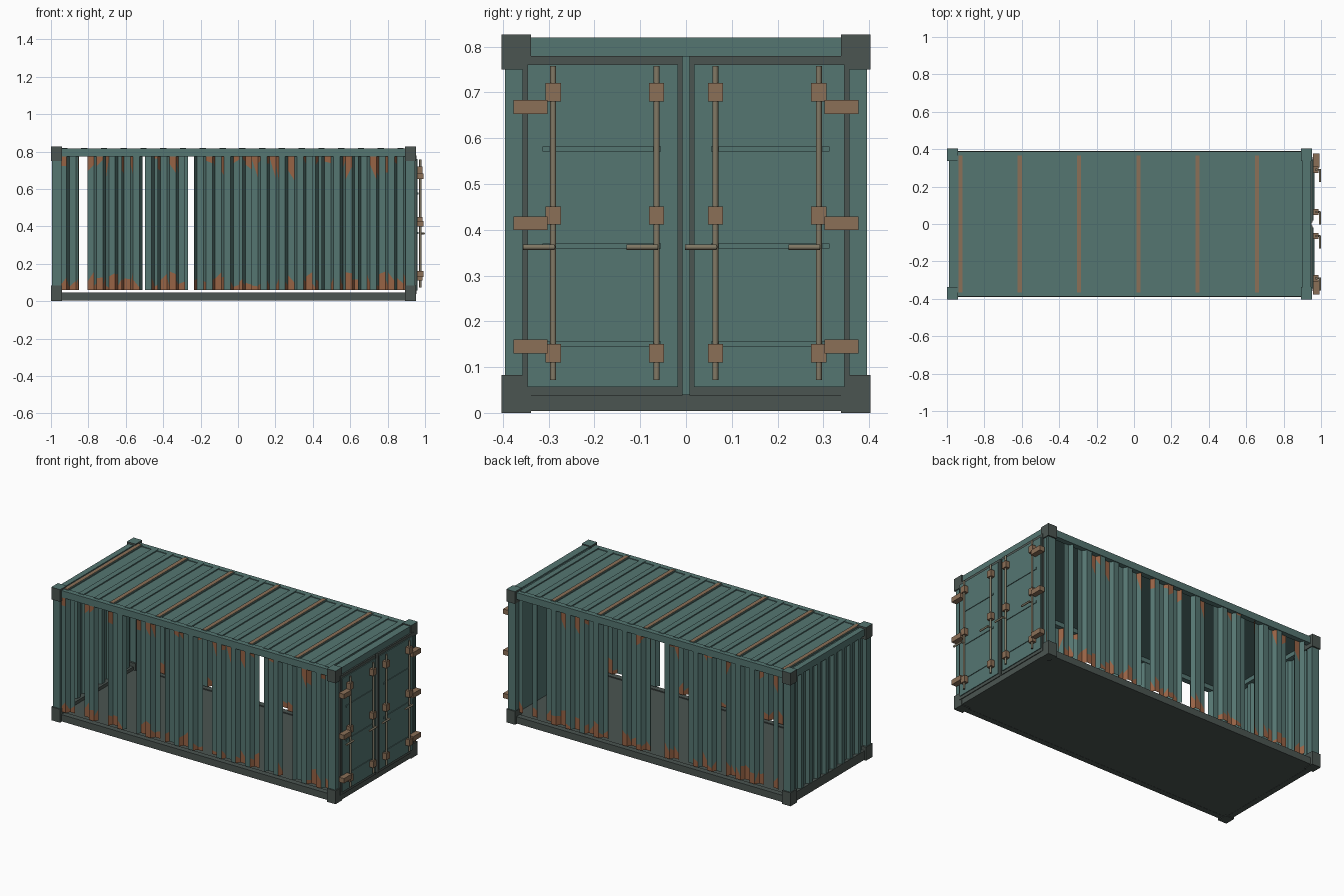
import bpy, bmesh, random
from mathutils import Vector

random.seed(7)
if "Cube" in bpy.data.objects:
    bpy.data.objects.remove(bpy.data.objects["Cube"])


def material(name, rgb):
    m = bpy.data.materials.new(name)
    m.use_nodes = True
    m.diffuse_color = (*rgb, 1)
    m.node_tree.nodes["Principled BSDF"].inputs["Base Color"].default_value = (*rgb, 1)
    return m


TEAL = material("teal paint", (0.09, 0.18, 0.167))
DARK = material("dark steel", (0.07, 0.09, 0.082))
RUST = material("orange rust", (0.31, 0.125, 0.06))
BROWN = material("brown rust", (0.26, 0.16, 0.095))
BAR = material("weathered bar", (0.22, 0.19, 0.13))


def finish(name, bm, *mats):
    mesh = bpy.data.meshes.new(name)
    bm.to_mesh(mesh)
    bm.free()
    for m in mats:
        mesh.materials.append(m)
    ob = bpy.data.objects.new(name, mesh)
    bpy.context.collection.objects.link(ob)
    return ob


def box(name, x, y, z, *mats):
    """Box from (low, high) ranges; a second material covers the top."""
    bm = bmesh.new()
    bmesh.ops.create_cube(bm, size=1)
    for v in bm.verts:
        v.co = Vector([(r[0] + r[1]) / 2 + c * (r[1] - r[0]) for c, r in zip(v.co, (x, y, z))])
    if len(mats) > 1:
        for f in bm.faces:
            f.material_index = int(f.normal.z > 0.5)
    return finish(name, bm, *mats)


def span(c, w):
    return (c - w / 2, c + w / 2)


def mirrored(a, b, s):
    return tuple(sorted((a * s, b * s)))


def corrugation(start, end, count, outer, inner):
    """Trapezoid wave as (position, depth) pairs."""
    p = (end - start) / count
    pts = []
    for i in range(count):
        for t, d in ((0, outer), (0.35, outer), (0.5, inner), (0.85, inner)):
            pts.append((start + (i + t) * p, d))
    return pts + [(end, outer)]


def wall(name, pts, place, gaps, rust):
    """Pressed wall of vertical strips, with torn strips and rusty ends."""
    low, high = 0.06, 0.775
    bm = bmesh.new()
    for (a, da), (b, db) in zip(pts, pts[1:]):
        mid = (a + b) / 2
        if any(g[0] < mid < g[1] for g in gaps):
            continue
        foot, head = [0, 0], [0, 0]
        if random.random() < 0.75 * rust:
            foot = [random.uniform(0.01, 0.1), random.uniform(0.01, 0.1)]
        if random.random() < 0.4 * rust:
            head = [random.uniform(0.01, 0.09), random.uniform(0.01, 0.13)]
        left = [low, low + foot[0], high - head[0], high]
        right = [low, low + foot[1], high - head[1], high]
        for k in range(3):
            if left[k] == left[k + 1]:
                continue
            quad = [place(a, da, left[k]), place(b, db, right[k]),
                    place(b, db, right[k + 1]), place(a, da, left[k + 1])]
            f = bm.faces.new([bm.verts.new(q) for q in quad])
            f.material_index = int(k != 1)
    bmesh.ops.remove_doubles(bm, verts=bm.verts, dist=0.0001)
    return finish(name, bm, TEAL, RUST)


# Corrugated side and end walls
side = corrugation(-0.95, 0.9, 19, 0.383, 0.358)
front_gaps = [(-0.845, -0.795), (-0.71, -0.64), (-0.51, -0.44), (-0.30, -0.23),
              (0, 0.07), (0.39, 0.44), (0.57, 0.64)]
back_gaps = [(-0.85, -0.79), (-0.55, -0.50), (-0.28, -0.20), (-0.11, -0.04),
             (0.20, 0.27), (0.70, 0.76), (0.81, 0.87)]
wall("front_wall", side, lambda u, d, z: (u, -d, z), front_gaps, 1)
wall("back_wall", side, lambda u, d, z: (-u, d, z), [(-b, -a) for a, b in back_gaps], 1)
wall("end_wall", corrugation(-0.36, 0.36, 9, 0.988, 0.97),
     lambda u, d, z: (-d, -u, z), [], 0)

# Base, rails, posts and corner castings
box("floor", (-0.985, 0.945), (-0.385, 0.385), (0.005, 0.04), DARK)
for s, tag in ((-1, "right"), (1, "left")):
    box(tag + "_bottom_rail", (-0.97, 0.93), mirrored(0.355, 0.39, s), (0.004, 0.046), DARK)
    box(tag + "_top_rail", (-0.97, 0.93), mirrored(0.355, 0.388, s), (0.773, 0.815), TEAL)
    for x, end in (((-0.995, -0.945), "rear"), ((0.895, 0.945), "door")):
        box(f"{tag}_{end}_post", x, mirrored(0.35, 0.395, s), (0.04, 0.78), TEAL)
    for x, end in (((-1, -0.94), "rear"), ((0.892, 0.952), "door")):
        y = mirrored(0.338, 0.403, s)
        box(f"{tag}_{end}_lower_casting", x, y, (0, 0.083), DARK)
        box(f"{tag}_{end}_upper_casting", x, y, (0.75, 0.826), DARK, TEAL)
box("end_sill", (-0.99, -0.955), (-0.36, 0.36), (0.004, 0.06), DARK)
box("end_header", (-0.99, -0.955), (-0.36, 0.36), (0.773, 0.815), TEAL)
box("door_sill", (0.9, 0.95), (-0.36, 0.36), (0.004, 0.04), DARK)
box("door_header", (0.9, 0.946), (-0.36, 0.36), (0.778, 0.82), TEAL)

# Ribbed roof with every third rib rusted
box("roof", (-0.985, 0.945), (-0.385, 0.385), (0.8, 0.811), TEAL)
for i in range(18):
    x = -0.928 + i * 0.1057
    box("roof_rib", span(x, 0.034), (-0.365, 0.365), (0.805, 0.818), TEAL)
    if i % 3 == 0:
        box("roof_rust_stripe", span(x, 0.022), (-0.365, 0.365), (0.817, 0.82), BROWN)


def rod(name, start, end, radius, mat):
    a, b = Vector(start), Vector(end)
    bm = bmesh.new()
    bmesh.ops.create_cone(bm, cap_ends=True, segments=10, radius1=radius,
                          radius2=radius, depth=(b - a).length)
    turn = (b - a).to_track_quat("Z", "Y")
    for v in bm.verts:
        v.co = turn @ v.co + (a + b) / 2
    for f in bm.faces:
        f.smooth = len(f.verts) == 4
    return finish(name, bm, mat)


# Double doors with gaskets, ribs, locking bars, brackets and hinges
box("door_backing", (0.925, 0.94), (-0.36, 0.36), (0.03, 0.79), TEAL)
for s, tag in ((-1, "right"), (1, "left")):
    box(tag + "_door_gasket", (0.938, 0.955), mirrored(0.008, 0.357, s), (0.038, 0.779), DARK)
    box(tag + "_door_panel", (0.945, 0.96), mirrored(0.018, 0.346, s), (0.056, 0.761), TEAL)
    for z in (0.15, 0.364, 0.576):
        box(tag + "_door_rib", (0.955, 0.964), mirrored(0.055, 0.313, s), span(z, 0.011), TEAL)
    for y in (0.064, 0.29):
        rod(tag + "_locking_bar", (0.975, y * s, 0.072), (0.975, y * s, 0.757), 0.0065, BAR)
        for z in (0.13, 0.431, 0.7):
            box(tag + "_bar_bracket", (0.958, 0.986), span(y * s, 0.033), span(z, 0.04), BROWN)
        rod(tag + "_bar_handle", (0.994, y * s + 0.003, 0.362),
            (0.994, y * s - 0.066, 0.362), 0.006, BAR)
        rod(tag + "_handle_pivot", (0.972, y * s, 0.362), (0.994, y * s, 0.362), 0.005, BAR)
    for z in (0.145, 0.414, 0.668):
        box(tag + "_hinge", (0.958, 0.992), mirrored(0.302, 0.377, s), span(z, 0.03), BROWN)
